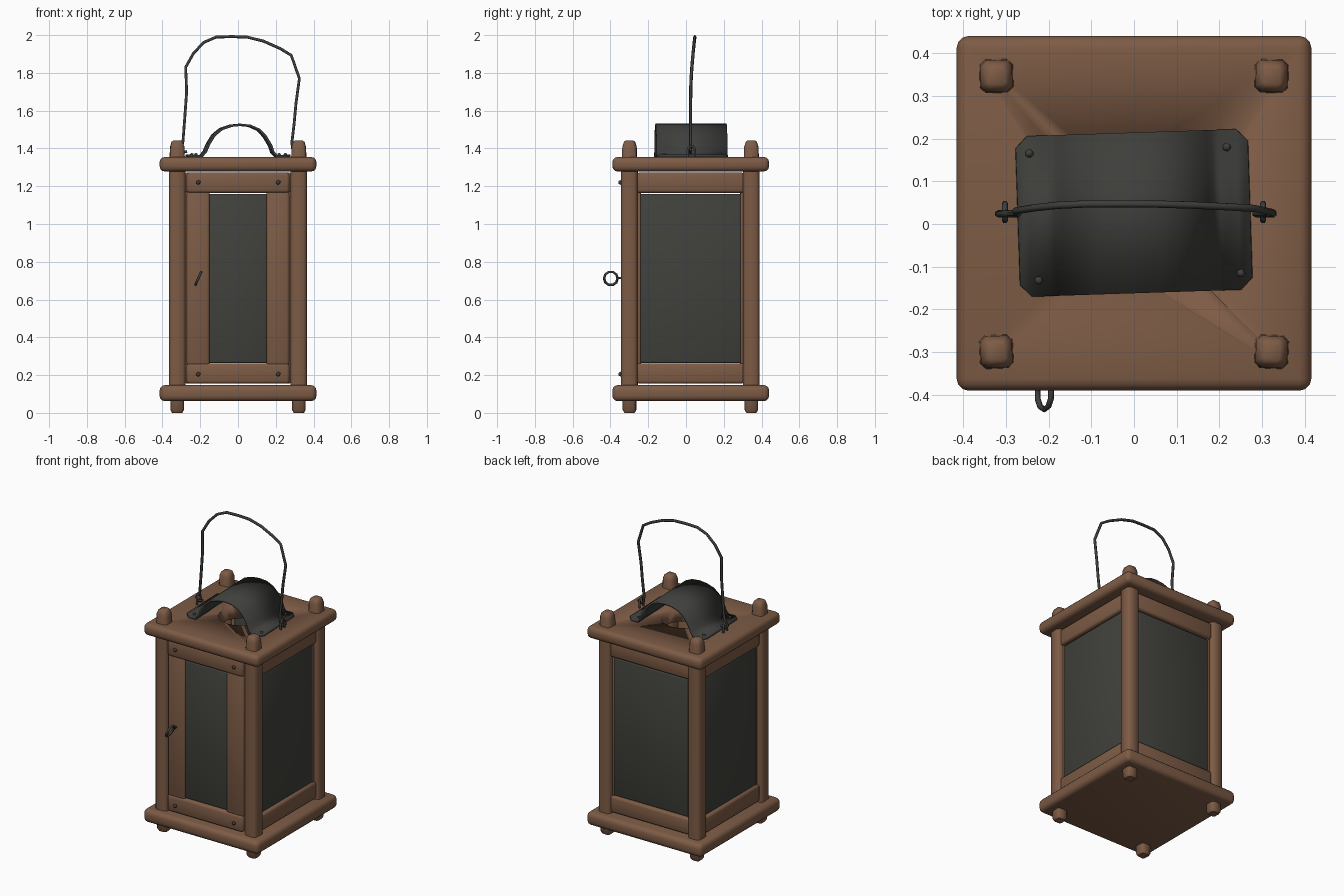
import bpy, bmesh, math
from mathutils import Matrix, Vector

if "Cube" in bpy.data.objects:
    bpy.data.objects.remove(bpy.data.objects["Cube"])


def material(name, rgb):
    m = bpy.data.materials.new(name)
    m.diffuse_color = (*rgb, 1)
    m.use_nodes = True
    m.node_tree.nodes["Principled BSDF"].inputs["Base Color"].default_value = m.diffuse_color
    return m


WOOD = material("brown wood", (0.205, 0.105, 0.060))
IRON = material("dark iron", (0.048, 0.050, 0.044))
PANE = material("smoky pane", (0.052, 0.053, 0.045))
CY = 0.024  # the body's middle in y


def finish(bm, name, mat, angle=50):
    bmesh.ops.recalc_face_normals(bm, faces=bm.faces)
    me = bpy.data.meshes.new(name)
    bm.to_mesh(me)
    bm.free()
    me.materials.append(mat)
    ob = bpy.data.objects.new(name, me)
    bpy.context.collection.objects.link(ob)
    bpy.ops.object.select_all(action='DESELECT')
    ob.select_set(True)
    bpy.context.view_layer.objects.active = ob
    bpy.ops.object.shade_smooth_by_angle(angle=math.radians(angle))
    return ob


def box(name, mat, lo, hi, bevel=0.01, seg=2, M=Matrix()):
    lo, hi = Vector(lo), Vector(hi)
    bm = bmesh.new()
    bmesh.ops.create_cube(bm, size=1)
    for v in bm.verts:
        v.co = (lo + hi) / 2 + Vector(a * b for a, b in zip(v.co, hi - lo))
    bmesh.ops.bevel(bm, geom=bm.edges[:], offset=bevel, segments=seg,
                    profile=0.5, affect='EDGES')
    bm.transform(M)
    return finish(bm, name, mat)


def loft(name, mat, rings, x, y, turn=0):
    """Stack of chamfered squares given as (z, half width)."""
    bm = bmesh.new()
    loops = []
    for z, h in rings:
        c = h * 0.66
        pts = [(h, -c), (h, c), (c, h), (-c, h), (-h, c), (-h, -c), (-c, -h), (c, -h)]
        loops.append([bm.verts.new((px, py, z)) for px, py in pts])
    for a, b in zip(loops, loops[1:]):
        for i in range(8):
            j = (i + 1) % 8
            bm.faces.new((a[i], a[j], b[j], b[i]))
    bm.faces.new(loops[0])
    bm.faces.new(loops[-1])
    bm.transform(Matrix.Translation((x, y, 0)) @ Matrix.Rotation(math.radians(turn), 4, 'Z'))
    return finish(bm, name, mat)


def wire(name, pts, r, closed=False):
    cu = bpy.data.curves.new(name, 'CURVE')
    cu.dimensions = '3D'
    cu.bevel_depth = r
    cu.bevel_resolution = 1
    cu.use_fill_caps = True
    sp = cu.splines.new('POLY')
    sp.points.add(len(pts) - 1)
    for p, co in zip(sp.points, pts):
        p.co = (*co, 1)
    sp.use_cyclic_u = closed
    cu.materials.append(IRON)
    ob = bpy.data.objects.new(name, cu)
    bpy.context.collection.objects.link(ob)
    return ob


def nail(name, pos, axis, r=0.013):
    bm = bmesh.new()
    bmesh.ops.create_icosphere(bm, subdivisions=1, radius=r)
    s = [1, 1, 1]
    s[axis] = 0.9
    bmesh.ops.scale(bm, vec=s, verts=bm.verts)
    bm.transform(Matrix.Translation(pos))
    return finish(bm, name, IRON)


# base and roof boards
box("base_board", WOOD, (-0.415, -0.39, 0.062), (0.415, 0.44, 0.147), 0.028, 3)
roof = box("roof_board", WOOD, (-0.415, -0.39, 1.278), (0.415, 0.44, 1.355), 0.028, 3)

# round smoke hole through the roof
bm = bmesh.new()
bmesh.ops.create_cone(bm, cap_ends=True, segments=24, radius1=0.13, radius2=0.13, depth=0.4,
                      matrix=Matrix.Translation((0, CY, 1.32)))
cutter = finish(bm, "smoke_hole_cutter", WOOD)
cutter.hide_render = True
mod = roof.modifiers.new("hole", 'BOOLEAN')
mod.operation = 'DIFFERENCE'
mod.object = cutter
bpy.context.view_layer.objects.active = roof
bpy.ops.object.modifier_apply(modifier=mod.name)
bpy.data.objects.remove(cutter)

# corner posts with pegs through both boards
RINGS = [(0.0, 0.026), (0.015, 0.035), (0.10, 0.036), (0.10, 0.043), (1.31, 0.043),
         (1.31, 0.041), (1.41, 0.037), (1.435, 0.029), (1.442, 0.02)]
for sx, side in ((-1, "left"), (1, "right")):
    for y, end, turn in ((-0.299, "front", -5), (0.346, "back", -3)):
        loft(f"{end}_{side}_post", WOOD, RINGS, sx * 0.322, y, turn * sx * 0.5)


# framed panes: built facing -y, then turned to each side
def panel(name, angle, half, stile, face, proud):
    M = Matrix.Translation((0, CY, 0)) @ Matrix.Rotation(math.radians(angle), 4, 'Z')
    f = -face
    box(name + "_top_rail", WOOD, (-half, f, 1.165), (half, f + 0.05, 1.272), 0.014, 2, M)
    box(name + "_bottom_rail", WOOD, (-half, f, 0.155), (half, f + 0.05, 0.262), 0.014, 2, M)
    for s in (-1, 1):
        a, b = sorted((s * half, s * (half - stile)))
        box(name + ("_left" if s < 0 else "_right") + "_stile", WOOD,
            (a, f + proud, 0.25), (b, f + 0.045, 1.175), min(0.014, stile * 0.3), 2, M)
    w = half - stile + 0.004
    box(name + "_pane", PANE, (-w, f + 0.015, 0.264), (w, f + 0.035, 1.16), 0.008, 2, M)


panel("door", 0, 0.272, 0.122, 0.366, 0.006)
panel("right_side", 90, 0.285, 0.022, 0.352, 0.018)
panel("back", 180, 0.285, 0.022, 0.352, 0.018)
panel("left_side", -90, 0.285, 0.022, 0.352, 0.018)

# door nails
for i, (x, z) in enumerate([(-0.21, 1.22), (0.213, 1.22), (-0.21, 0.205), (0.213, 0.205)]):
    nail(f"door_nail_{i + 1}", (x, -0.348, z), 1)

# door pull ring on a short pin
ring = []
for i in range(10):
    t = 2 * math.pi * i / 10
    z = 0.036 * math.sin(t)
    ring.append((-0.21 + 0.45 * z, -0.398 + 0.036 * math.cos(t), 0.712 + z))
wire("pull_ring", ring, 0.007, True)
wire("pull_pin", [(-0.21, -0.31, 0.716), (-0.21, -0.362, 0.714)], 0.007)

# bent sheet hood: (x, z, half depth)
PROFILE = [(-0.272, 1.362, 0.160), (-0.245, 1.360, 0.188), (-0.195, 1.360, 0.188),
           (-0.175, 1.385, 0.188), (-0.158, 1.425, 0.188), (-0.13, 1.470, 0.188),
           (-0.09, 1.503, 0.188), (-0.04, 1.520, 0.188), (0.01, 1.525, 0.188),
           (0.06, 1.520, 0.188), (0.105, 1.500, 0.188), (0.14, 1.465, 0.188),
           (0.17, 1.415, 0.188), (0.182, 1.380, 0.188), (0.20, 1.360, 0.188),
           (0.245, 1.360, 0.188), (0.272, 1.362, 0.160)]
bm = bmesh.new()
rows = [[bm.verts.new((x, s * h, z)) for s in (-1, 1)] for x, z, h in PROFILE]
for a, b in zip(rows, rows[1:]):
    bm.faces.new((a[0], b[0], b[1], a[1]))
bm.transform(Matrix.Translation((0, 0.026, 0)) @ Matrix.Rotation(math.radians(1.9), 4, 'Z'))
hood = finish(bm, "hood", IRON)
sol = hood.modifiers.new("thickness", 'SOLIDIFY')
sol.thickness = 0.012
sol.offset = 0
for i, (x, y) in enumerate([(-0.245, 0.165), (0.217, 0.18), (-0.223, -0.132), (0.25, -0.115)]):
    nail(f"hood_nail_{i + 1}", (x, y, 1.367), 2, 0.011)

# staples holding the handle
for s, side in ((-1, "left"), (1, "right")):
    pts = [(s * 0.302, 0.028 - 0.02 * math.cos(t), 1.385 + 0.028 * math.sin(t))
           for t in [math.pi * i / 6 for i in range(7)]]
    pts = [(s * 0.302, 0.008, 1.34)] + pts + [(s * 0.302, 0.048, 1.34)]
    wire(side + "_staple", pts, 0.007)

# wire carrying handle with hooked ends
PATH = [(-0.27, 1.385), (-0.30, 1.375), (-0.318, 1.395), (-0.292, 1.43), (-0.282, 1.56),
        (-0.272, 1.70), (-0.277, 1.83), (-0.235, 1.905), (-0.18, 1.962), (-0.115, 1.99),
        (-0.03, 1.992), (0.05, 1.989), (0.135, 1.968), (0.225, 1.928), (0.282, 1.893),
        (0.325, 1.77), (0.307, 1.64), (0.297, 1.53), (0.285, 1.43), (0.29, 1.385),
        (0.31, 1.375), (0.328, 1.395)]
wire("carrying_handle",
     [(x, 0.024 + 0.024 * max(0, (z - 1.7) / 0.3) ** 1.5, z) for x, z in PATH], 0.0085)
